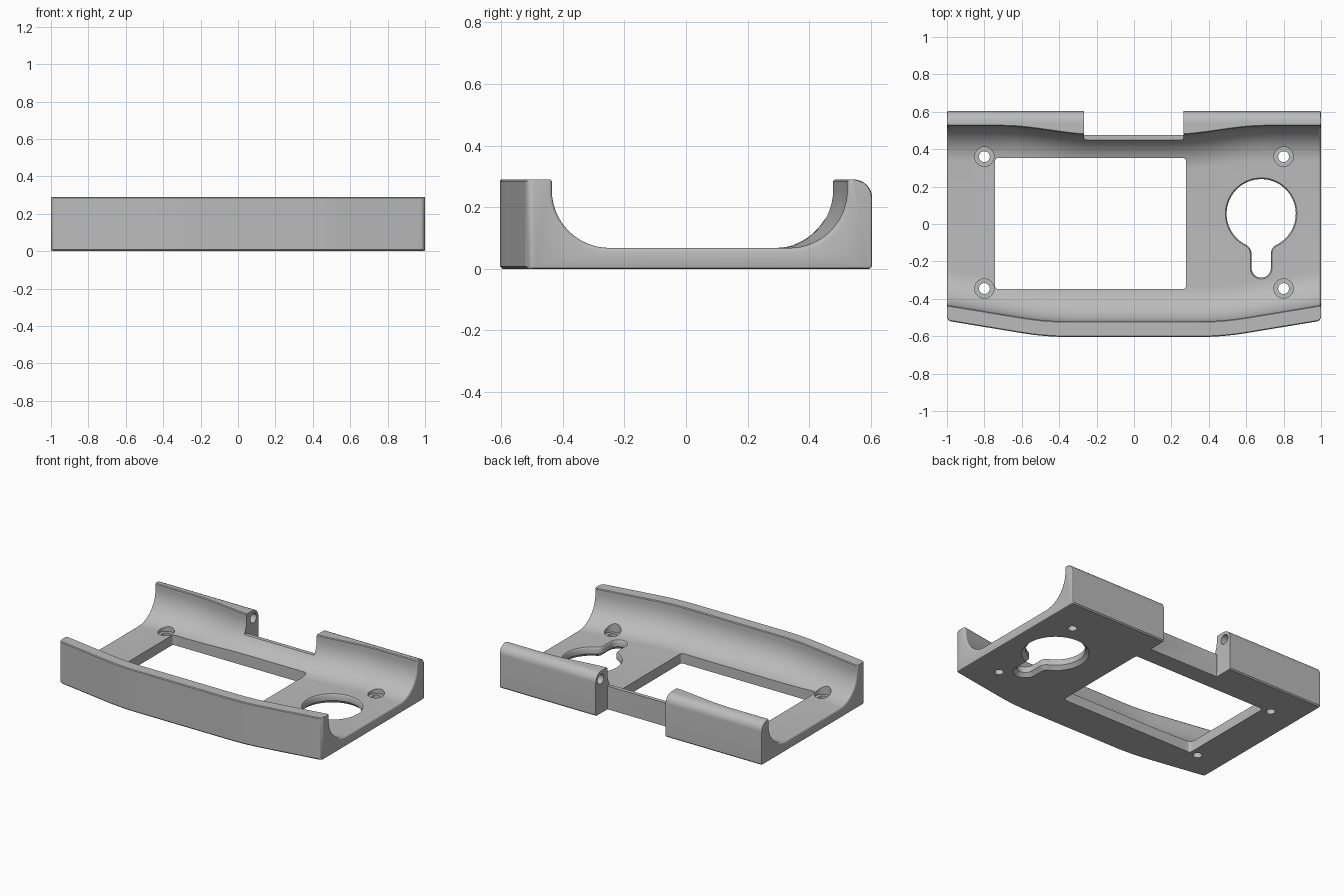
import bpy, bmesh, math
from mathutils import Matrix, Vector

if "Cube" in bpy.data.objects:
    bpy.data.objects.remove(bpy.data.objects["Cube"])

grey = bpy.data.materials.new("plain grey")
grey.use_nodes = True
colour = (0.5, 0.5, 0.5, 1)
grey.diffuse_color = colour
grey.node_tree.nodes["Principled BSDF"].inputs["Base Color"].default_value = colour

HEIGHT, FLOOR, EDGE, FILLET = 0.29, 0.068, 0.604, 0.187


def arc(cx, cy, r, start, end, steps):
    """Points on an arc, angles in degrees."""
    angles = [math.radians(start + (end - start) * i / steps) for i in range(steps + 1)]
    return [(cx + r * math.cos(a), cy + r * math.sin(a)) for a in angles]


def loft(name, loops):
    """Closed solid through loops with equal point counts."""
    bm = bmesh.new()
    rings = [[bm.verts.new(p) for p in loop] for loop in loops]
    n = len(rings[0])
    for a, b in zip(rings, rings[1:]):
        for i in range(n):
            j = (i + 1) % n
            bm.faces.new((a[i], a[j], b[j], b[i]))
    bm.faces.new(rings[0])
    bm.faces.new(rings[-1])
    bmesh.ops.recalc_face_normals(bm, faces=bm.faces)
    mesh = bpy.data.meshes.new(name)
    bm.to_mesh(mesh)
    bm.free()
    mesh.materials.append(grey)
    obj = bpy.data.objects.new(name, mesh)
    bpy.context.collection.objects.link(obj)
    return obj


def corner_drop(x, r):
    """Inward offset of a rounded edge of radius r near the side ends."""
    t = max(0, r - (1 - abs(x)))
    return r - math.sqrt(max(0, r * r - t * t))


def front_y(x):
    t = max(0, abs(x) - 0.35)
    return -EDGE + 0.165 * (t * t * 2 if t < 0.25 else t - 0.125)


def back_inner_y(x):
    t = min(1, max(0, (abs(x) - 0.2) / 0.5))
    return 0.475 + 0.048 * t * t * (3 - 2 * t)


def section(x):
    """Cradle cross-section, anticlockwise from the bottom front."""
    e = corner_drop(x, 0.013)
    c = corner_drop(x, 0.022)
    front, back = front_y(x) + c, EDGE - corner_drop(x, 0.008)
    inner_f = front_y(x) + 0.084 - e
    inner_b = back_inner_y(x) + e
    floor, bottom = FLOOR - e, corner_drop(x, 0.008)
    pts = [(front + 0.008, bottom), (back - 0.008, bottom), (back, bottom + 0.008)]
    pts += arc(back - 0.06, HEIGHT - 0.06, 0.06, 0, 90, 8)
    pts += [(inner_b + 0.005, HEIGHT), (inner_b, HEIGHT - 0.005)]
    pts += arc(inner_b - FILLET, floor + FILLET, FILLET, 0, -90, 16)
    pts += arc(inner_f + FILLET, floor + FILLET, FILLET, -90, -180, 16)
    pts += [(inner_f, HEIGHT - 0.005), (inner_f - 0.005, HEIGHT)]
    pts += [(front + 0.005, HEIGHT), (front, HEIGHT - 0.005), (front, bottom + 0.008)]
    return [(x, y, z) for y, z in pts]


# Cradle body, lofted from side to side
half = [0.97 * i / 28 for i in range(29)] + [0.978, 0.984, 0.988, 0.992, 0.996, 0.998, 1]
stations = [-x for x in reversed(half[1:])] + half
body = loft("cradle_body", [section(x) for x in stations])


# Cutter outlines: each grows with the offset o
def circle(cx, cy):
    return lambda o: arc(cx, cy, o, 0, 348.75, 31)


def rounded_box(x0, x1, y0, y1, r):
    def outline(o):
        pts = []
        for cx, cy, a in ((x1 - r, y1 - r, 0), (x0 + r, y1 - r, 90),
                          (x0 + r, y0 + r, 180), (x1 - r, y0 + r, 270)):
            pts += arc(cx, cy, r + o, a, a + 90, 5)
        return pts
    return outline


def keyhole(cx, cy, r, w, f, end):
    def outline(o):
        fy = -math.sqrt((r + f) ** 2 - (w + f) ** 2)
        a = math.degrees(math.atan2(fy, w + f))
        side = arc(0, 0, r + o, 90, a, 28)
        side += arc(w + f, fy, f - o, 180 + a, 180, 6)
        side += arc(0, end, w + o, 0, -90, 10)
        side += [(-x, y) for x, y in reversed(side[1:-1])]
        return [(cx + x, cy + y) for x, y in side]
    return outline


cutters = []


def cut(name, outline, levels, frame=Matrix.Identity(4)):
    """Stack the outline through (height, offset) levels."""
    loops = [[frame @ Vector((x, y, z)) for x, y in outline(o)] for z, o in levels]
    obj = loft(name, loops)
    obj.hide_render = True
    cutters.append(obj)


# Display window and keyhole opening with softened rims
cut("window_cutter", rounded_box(-0.743, 0.278, -0.347, 0.353, 0.016),
    [(-0.02, 0), (0.2, 0)])
cut("keyhole_cutter", keyhole(0.68, 0.055, 0.185, 0.052, 0.05, -0.29),
    [(-0.01, 0.034), (0.024, 0), (0.058, 0), (0.064, 0.003), (0.078, 0.015)])

# Counterbored screw holes
for x in (-0.8, 0.8):
    for y in (-0.345, 0.36):
        cut("screw_cutter", circle(x, y),
            [(-0.02, 0.029), (0.05, 0.029), (0.05, 0.052), (0.35, 0.052)])

# Rear notch: full depth outside, low rail left inside
cut("notch_cutter", rounded_box(-0.268, 0.265, 0.476, 0.7, 0.004),
    [(-0.02, 0), (0.4, 0)])
cut("rail_cutter", rounded_box(-0.268, 0.265, 0.4, 0.7, 0.004),
    [(0.16, 0), (0.4, 0)])

# Blind pin holes in both faces of the notch
along_x = Matrix(((0, 0, 1, 0), (1, 0, 0, 0), (0, 1, 0, 0), (0, 0, 0, 1)))
cut("pin_cutter", circle(0.55, 0.235), [(-0.45, 0.033), (0.45, 0.033)], along_x)

# Apply the cuts
for obj in cutters:
    mod = body.modifiers.new(obj.name, "BOOLEAN")
    mod.operation, mod.solver, mod.object = "DIFFERENCE", "EXACT", obj
graph = bpy.context.evaluated_depsgraph_get()
result = bpy.data.meshes.new_from_object(body.evaluated_get(graph))
body.modifiers.clear()
body.data = result
for obj in cutters:
    bpy.data.objects.remove(obj)

# Smooth shading with crisp edges
bpy.ops.object.select_all(action="DESELECT")
body.select_set(True)
bpy.context.view_layer.objects.active = body
bpy.ops.object.shade_smooth_by_angle(angle=math.radians(30))
